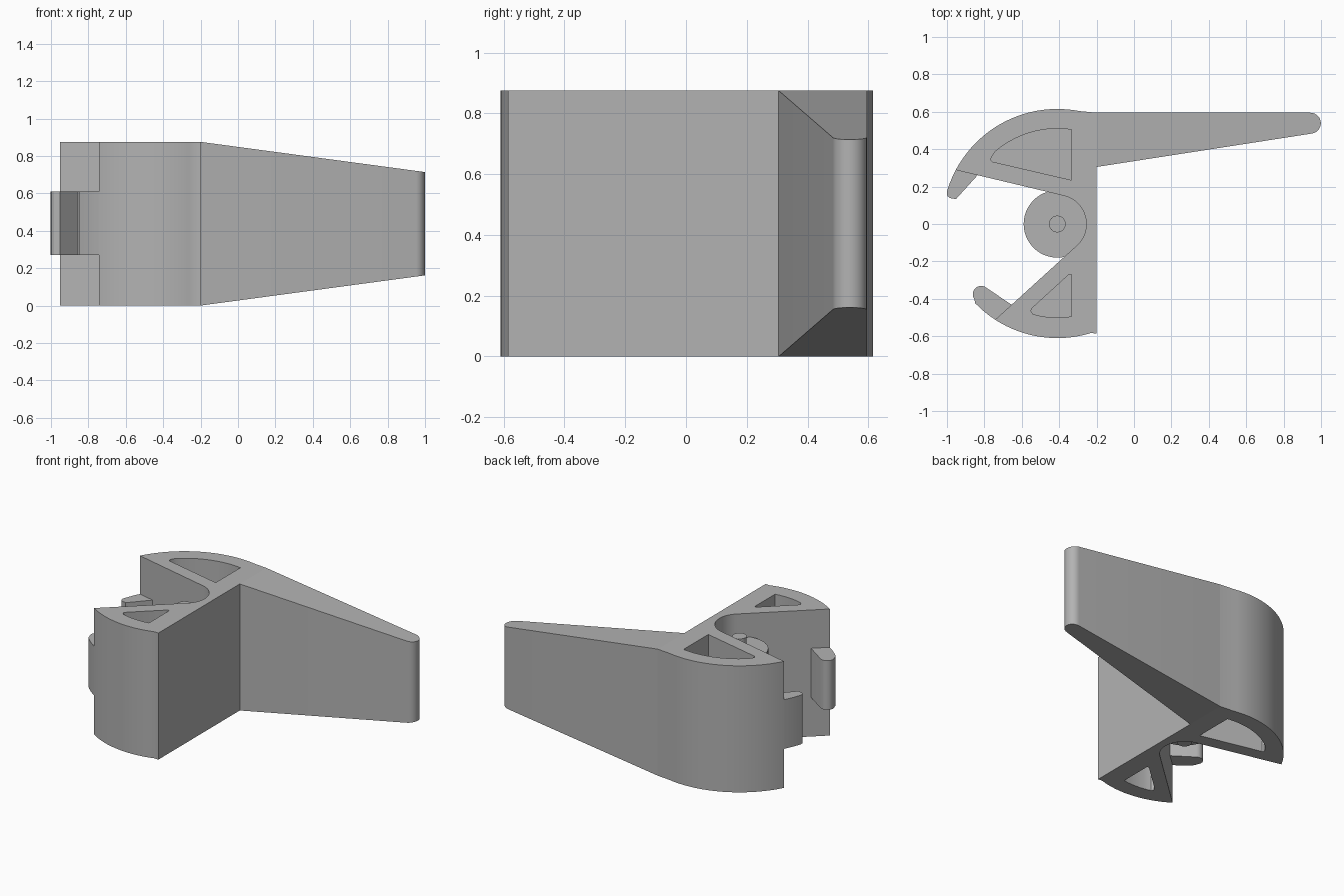
import bpy, bmesh, math

if "Cube" in bpy.data.objects:
    bpy.data.objects.remove(bpy.data.objects["Cube"])

H = 0.875            # body height
CX, CY = -0.41, 0.0  # centre of the round body and its hub

grey = bpy.data.materials.new("plain grey")
grey.diffuse_color = (0.45, 0.45, 0.45, 1)
grey.use_nodes = True
grey.node_tree.nodes["Principled BSDF"].inputs["Base Color"].default_value = grey.diffuse_color


def arc(cx, cy, r, a0, a1, n):
    """Points on an arc, angles in degrees."""
    out = []
    for i in range(n + 1):
        a = math.radians(a0 + (a1 - a0) * i / n)
        out.append((cx + r * math.cos(a), cy + r * math.sin(a)))
    return out


def prism(name, outline, z0, z1, taper=None):
    """Extrude an outline; taper(x) insets both ends."""
    bm = bmesh.new()
    ends = []
    for z, s in ((z0, 1), (z1, -1)):
        ends.append([bm.verts.new((x, y, z + s * (taper(x) if taper else 0)))
                     for x, y in outline])
    lo, hi = ends
    n = len(outline)
    bm.faces.new(lo[::-1])
    bm.faces.new(hi)
    for i in range(n):
        j = (i + 1) % n
        bm.faces.new((lo[i], lo[j], hi[j], hi[i]))
    bmesh.ops.recalc_face_normals(bm, faces=bm.faces)
    me = bpy.data.meshes.new(name)
    bm.to_mesh(me)
    bm.free()
    ob = bpy.data.objects.new(name, me)
    bpy.context.collection.objects.link(ob)
    me.materials.append(grey)
    return ob


def activate(ob):
    bpy.ops.object.select_all(action='DESELECT')
    ob.select_set(True)
    bpy.context.view_layer.objects.active = ob


def smooth(ob):
    activate(ob)
    bpy.ops.object.shade_smooth_by_angle(angle=math.radians(25))


# Body: round outline, flat right side, wedge slot with a round root
body_outline = (
    [(-0.2, -0.585), (-0.2, 0.595)]
    + arc(CX, CY, 0.615, 79, 152, 24)
    + arc(CX, CY, 0.155, 77.3, -48, 20)
    + arc(CX, CY, 0.61, 237, 287, 16)
)
body = prism("clamp_body", body_outline, 0, H)

# Blind pockets in both ends of each jaw, leaving a web in the middle
upper_pocket = ([(-0.335, 0.235), (-0.335, 0.504)]
                + arc(CX, CY, 0.51, 80, 131, 14)
                + [(-0.762, 0.358), (-0.766, 0.343), (-0.757, 0.333)])
lower_pocket = ([(-0.335, -0.27), (-0.35, -0.272), (-0.545, -0.45),
                 (-0.552, -0.465), (-0.542, -0.48)]
                + arc(CX, CY, 0.5, 257, 278.6, 6))
for outline in (upper_pocket, lower_pocket):
    for z0, z1 in ((-0.1, 0.4), (H - 0.4, H + 0.1)):
        cutter = prism("pocket_cutter", outline, z0, z1)
        cutter.hide_render = True
        mod = body.modifiers.new("pocket", 'BOOLEAN')
        mod.operation = 'DIFFERENCE'
        mod.solver = 'EXACT'
        mod.object = cutter
        activate(body)
        bpy.ops.object.modifier_apply(modifier=mod.name)
        bpy.data.objects.remove(cutter)
smooth(body)

# Lever arm: tapers in height toward a rounded tip
lever = prism("lever_arm",
              [(-0.2, 0.595), (-0.2, 0.305)]
              + arc(0.943, 0.539, 0.056, -81, 90, 14),
              0, H, taper=lambda x: 0.1345 * (x + 0.2))
smooth(lever)

# Hooks at the jaw ends
upper_hook = prism("upper_hook",
                   arc(CX, CY, 0.615, 152, 164, 5)
                   + [(-0.998, 0.150), (-0.985, 0.139), (-0.952, 0.133),
                      (-0.835, 0.262)], 0.27, 0.61)
smooth(upper_hook)
lower_hook = prism("lower_hook",
                   arc(CX, CY, 0.61, 237, 224, 5)
                   + arc(-0.817, -0.376, 0.045, 215, 55, 12)
                   + [(-0.65, -0.435)], 0.27, 0.61)
smooth(lower_hook)

# Hub in the slot, with a thin pin standing out of both ends
hub = prism("hub", arc(CX, CY, 0.18, 0, 352.5, 47), 0.165, 0.71)
smooth(hub)
pin = prism("hub_pin", arc(CX, CY, 0.045, 0, 345, 23), 0.08, 0.795)
smooth(pin)
